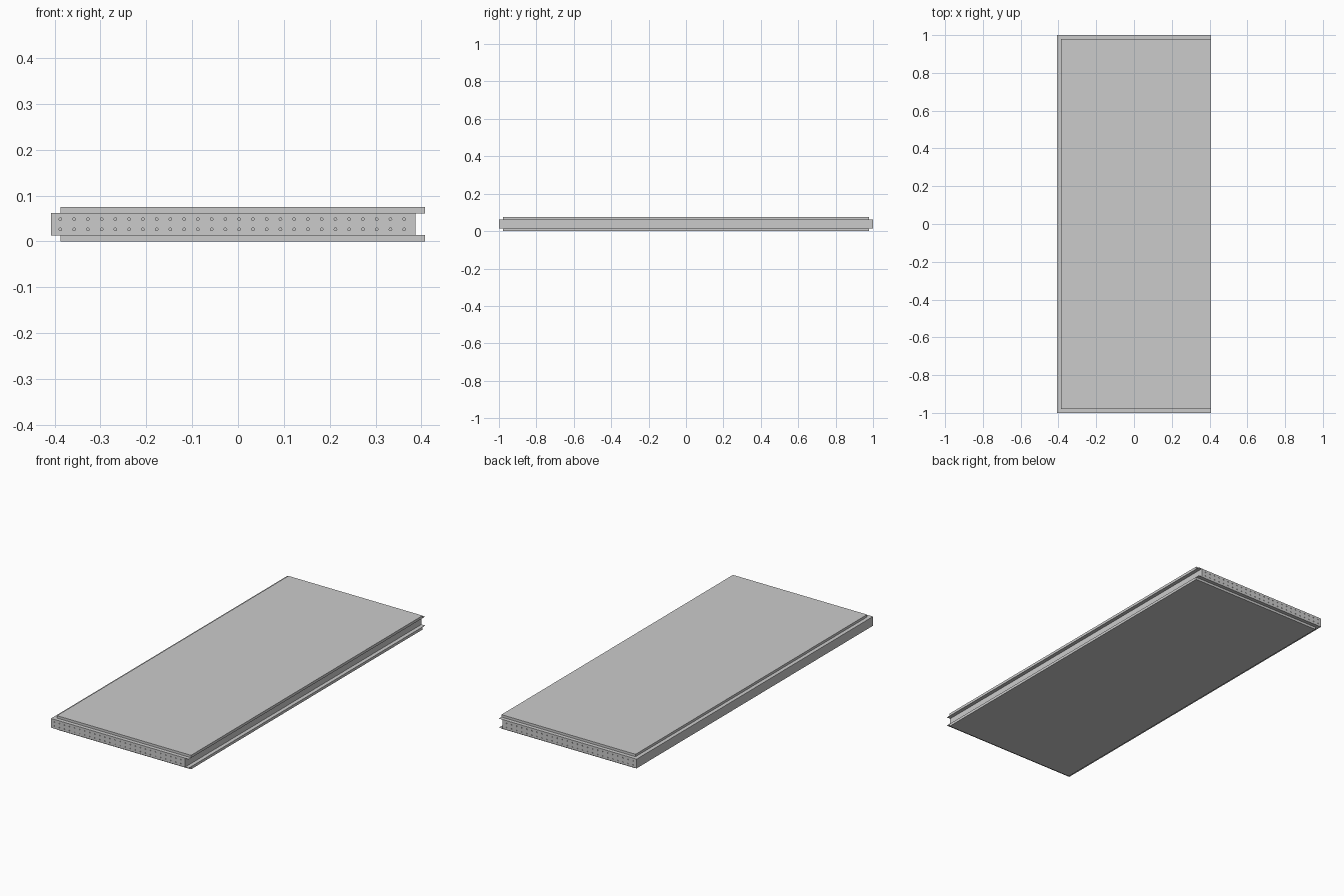
import bpy, bmesh
from mathutils import Matrix, Vector

if "Cube" in bpy.data.objects:
    bpy.data.objects.remove(bpy.data.objects["Cube"])

HEIGHT, SKIN, SHEET = 0.075, 0.0128, 0.0015   # total, outer board, inner liner
HALF_X, HALF_Y, LAP = 0.4075, 1.0, 0.0205     # panel half sizes, tongue/groove depth


def finish(name, bm):
    mesh = bpy.data.meshes.new(name)
    bm.to_mesh(mesh)
    bm.free()
    obj = bpy.data.objects.new(name, mesh)
    bpy.context.collection.objects.link(obj)
    return obj


def box(name, lo, hi):
    lo, hi = Vector(lo), Vector(hi)
    bm = bmesh.new()
    m = Matrix.Translation((lo + hi) / 2) @ Matrix.Diagonal((*(hi - lo), 1))
    bmesh.ops.create_cube(bm, size=1, matrix=m)
    return finish(name, bm)


# Outer boards and thin liners, mirrored about the mid-plane
for side in ("bottom", "top"):
    def span(a, b):
        return (a, b) if side == "bottom" else (HEIGHT - b, HEIGHT - a)
    z0, z1 = span(0, SKIN)
    box(side + "_board", (-HALF_X + LAP, -HALF_Y + LAP, z0), (HALF_X, HALF_Y - LAP, z1))
    z0, z1 = span(SKIN, SKIN + SHEET)
    box(side + "_liner", (-HALF_X, -HALF_Y, z0), (HALF_X, HALF_Y, z1))

# Core: tongue on three sides, recessed on the right to leave a groove
inner = SKIN + SHEET
core = box("core", (-HALF_X, -HALF_Y, inner), (HALF_X - LAP, HALF_Y, HEIGHT - inner))

# Rows of small blind holes along both short ends of the core
bm = bmesh.new()
turn = Matrix.Rotation(1.5707963, 4, 'X')
for y in (-HALF_Y, HALF_Y):
    for z in (HEIGHT / 2 - 0.011, HEIGHT / 2 + 0.011):
        for i in range(26):
            x = -HALF_X + 0.02 + i * 0.03
            bmesh.ops.create_cone(bm, cap_ends=True, segments=8, radius1=0.003, radius2=0.003,
                                  depth=0.008, matrix=Matrix.Translation((x, y, z)) @ turn)
cutter = finish("hole_cutter", bm)
cutter.hide_render = True
cutter.hide_set(True)
mod = core.modifiers.new("holes", 'BOOLEAN')
mod.operation = 'DIFFERENCE'
mod.solver = 'EXACT'
mod.object = cutter
